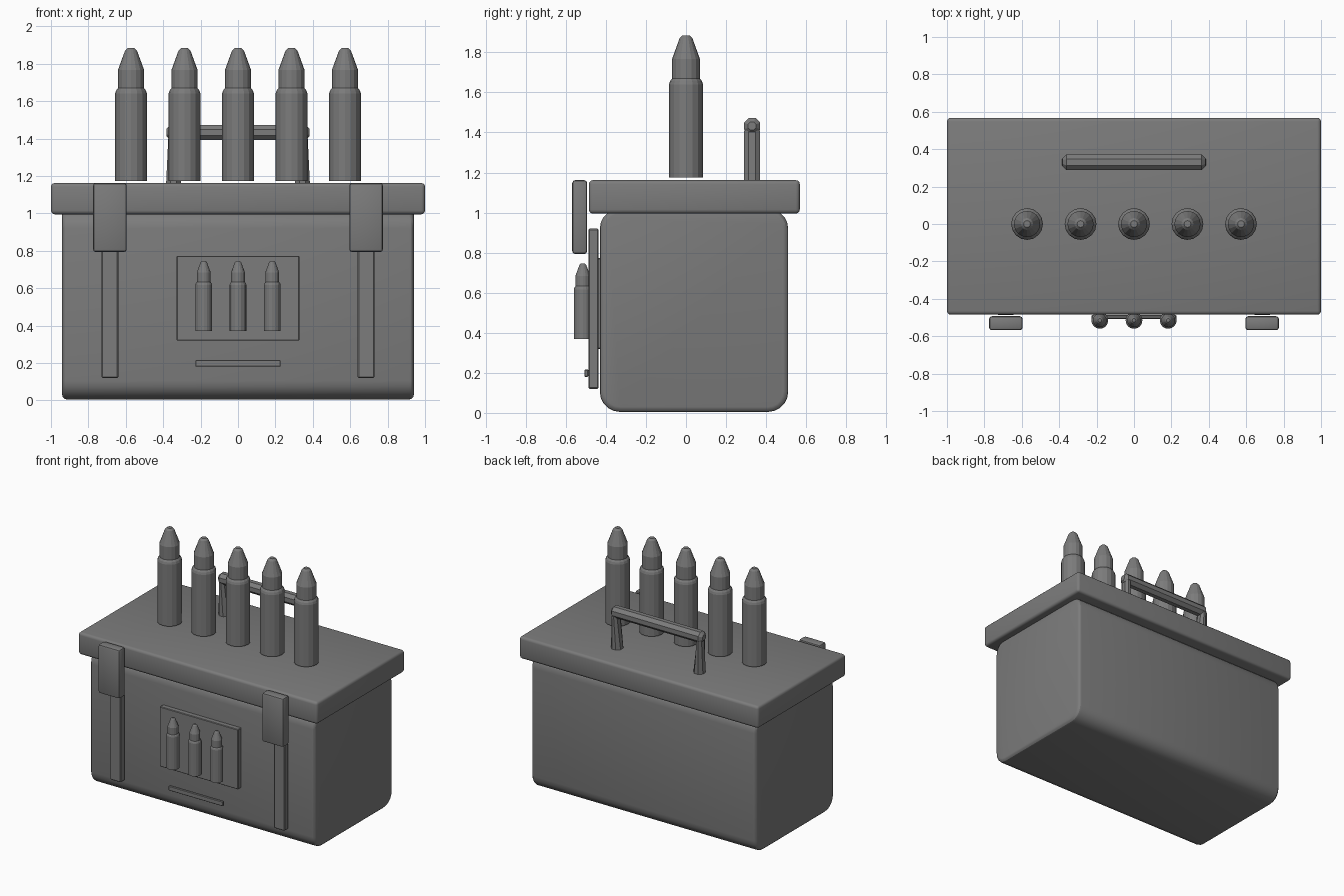
import bpy, bmesh, math
from mathutils import Matrix, Vector

if "Cube" in bpy.data.objects:
    bpy.data.objects.remove(bpy.data.objects["Cube"])

grey = bpy.data.materials.new("dark_grey")
grey.diffuse_color = (0.2, 0.2, 0.2, 1)
grey.use_nodes = True
grey.node_tree.nodes["Principled BSDF"].inputs["Base Color"].default_value = grey.diffuse_color


def finish(name, bm, angle=30):
    """Turn a bmesh into a named object with sharp edges kept."""
    bmesh.ops.recalc_face_normals(bm, faces=bm.faces)
    mesh = bpy.data.meshes.new(name)
    bm.to_mesh(mesh)
    bm.free()
    mesh.materials.append(grey)
    ob = bpy.data.objects.new(name, mesh)
    bpy.context.collection.objects.link(ob)
    bpy.ops.object.select_all(action='DESELECT')
    ob.select_set(True)
    bpy.context.view_layer.objects.active = ob
    bpy.ops.object.shade_smooth_by_angle(angle=math.radians(angle))
    return ob


def box_bm(lo, hi):
    bm = bmesh.new()
    lo, hi = Vector(lo), Vector(hi)
    bmesh.ops.create_cube(bm, size=1, matrix=Matrix.Translation((lo + hi) / 2)
                          @ Matrix.Diagonal((*(hi - lo), 1)))
    return bm


def box(name, lo, hi, bevel=0.0, segments=2):
    bm = box_bm(lo, hi)
    if bevel:
        bmesh.ops.bevel(bm, geom=bm.edges[:], offset=bevel, segments=segments,
                        profile=0.5, affect='EDGES')
    return finish(name, bm)


def lathe(name, loc, profile, scale=1.0, sides=16):
    """Closed solid of revolution about z from (radius, height) points."""
    bm = bmesh.new()
    rings = []
    for r, h in profile:
        rings.append([bm.verts.new((loc[0] + scale * r * math.cos(2 * math.pi * i / sides),
                                    loc[1] + scale * r * math.sin(2 * math.pi * i / sides),
                                    loc[2] + scale * h)) for i in range(sides)])
    for a, b in zip(rings, rings[1:]):
        for i in range(sides):
            j = (i + 1) % sides
            bm.faces.new((a[i], a[j], b[j], b[i]))
    bm.faces.new(rings[0])
    bm.faces.new(rings[-1])
    return finish(name, bm, 15)


def loft(name, sections):
    """Skin through a list of equal-sized point rings."""
    bm = bmesh.new()
    rings = [[bm.verts.new(p) for p in s] for s in sections]
    n = len(rings[0])
    for a, b in zip(rings, rings[1:]):
        for i in range(n):
            j = (i + 1) % n
            bm.faces.new((a[i], a[j], b[j], b[i]))
    bm.faces.new(rings[0])
    bm.faces.new(rings[-1])
    return finish(name, bm, 15)


# Body: rounded long edges, then a slim bevel round both end faces
bm = box_bm((-0.94, -0.43, 0.005), (0.94, 0.51, 1.02))
long_edges = [e for e in bm.edges if abs(e.verts[0].co.x - e.verts[1].co.x) > 1]
bmesh.ops.bevel(bm, geom=long_edges, offset=0.1, segments=5, profile=0.5, affect='EDGES')
end_edges = [e for e in bm.edges
             if abs(e.verts[0].co.x - e.verts[1].co.x) < 0.001]
bmesh.ops.bevel(bm, geom=end_edges, offset=0.025, segments=3, profile=0.5, affect='EDGES')
finish("box_body", bm)

# Lid
box("lid", (-1, -0.485, 0.995), (1, 0.568, 1.162), 0.02, 3)

# Front straps and latches
for side, s in (("left", -1), ("right", 1)):
    x = 0.685 * s
    box(side + "_strap", (x - 0.045, -0.487, 0.12), (x + 0.045, -0.437, 0.92), 0.006, 1)
    box(side + "_latch", (x - 0.09, -0.568, 0.793), (x + 0.09, -0.493, 1.162), 0.015, 2)

# Front plate and slim bar
box("front_plate", (-0.328, -0.468, 0.32), (0.328, -0.425, 0.773), 0.004, 1)
box("front_bar", (-0.228, -0.507, 0.18), (0.228, -0.487, 0.216), 0.004, 1)

# Cartridges standing above the lid, with small copies on the plate
cartridge = [(0.085, 0), (0.085, 0.466), (0.08, 0.482), (0.07, 0.495),
             (0.07, 0.592), (0.032, 0.696), (0.018, 0.71)]
for i in range(5):
    lathe(f"cartridge_{i + 1}", (0.286 * (i - 2), 0, 1.174), cartridge)
for i in range(3):
    lathe(f"small_cartridge_{i + 1}", (0.183 * (i - 1), -0.515, 0.37), cartridge, 0.53)

# Carry handle: eight-sided grip on two flared legs
hy, hz, r = 0.33, 1.432, 0.044
angles = [math.radians(22.5 + 45 * i) for i in range(8)]


def grip_ring(x, f):
    return [(x, hy + f * r * math.cos(a), hz + f * r * math.sin(a)) for a in angles]


loft("handle_grip", [grip_ring(-0.383, 0.5), grip_ring(-0.362, 1),
                     grip_ring(0.362, 1), grip_ring(0.383, 0.5)])
for side, s in (("left", -1), ("right", 1)):
    loft(side + "_handle_leg",
         [[(s * (cx + w * math.cos(a)), hy + r * math.sin(a), z) for a in angles]
          for cx, w, z in ((0.344, 0.044, 1.15), (0.354, 0.02, 1.41))])
